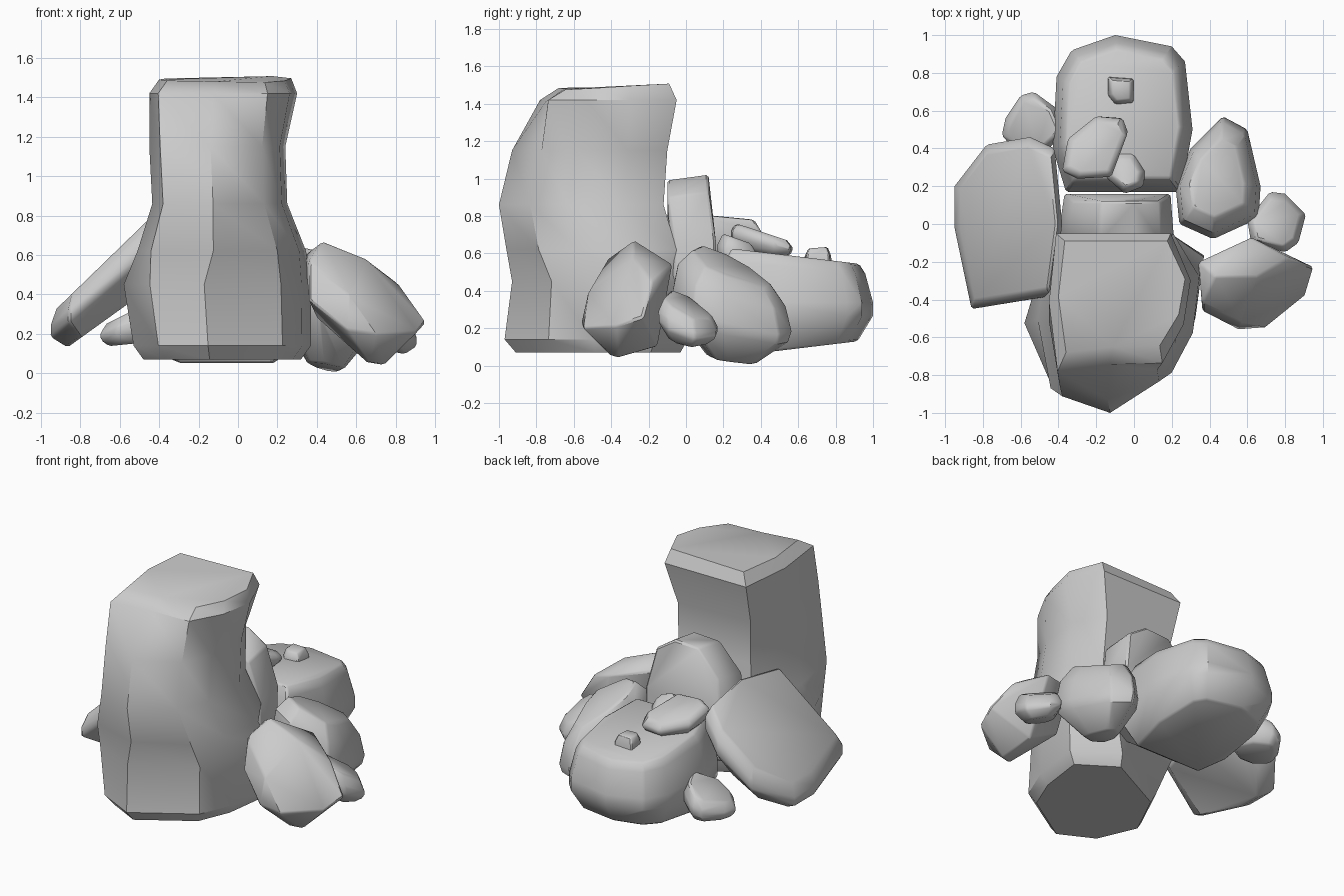
import bpy, bmesh, math

if "Cube" in bpy.data.objects:
    bpy.data.objects.remove(bpy.data.objects["Cube"])


def finish(name, bm, bevel):
    """Turn a bmesh into a rock: chamfer its hard edges, smooth the soft ones."""
    bmesh.ops.recalc_face_normals(bm, faces=bm.faces)
    hard = [e for e in bm.edges if len(e.link_faces) == 2
            and e.calc_face_angle(0) > math.radians(38)]
    if bevel:
        bmesh.ops.bevel(bm, geom=hard, offset=bevel, segments=1,
                        affect='EDGES', clamp_overlap=True)
    me = bpy.data.meshes.new(name)
    bm.to_mesh(me)
    bm.free()
    ob = bpy.data.objects.new(name, me)
    bpy.context.collection.objects.link(ob)
    bpy.ops.object.select_all(action='DESELECT')
    ob.select_set(True)
    bpy.context.view_layer.objects.active = ob
    bpy.ops.object.shade_smooth_by_angle(angle=math.radians(35))
    return ob


def stone(name, points, bevel=0.012):
    """Convex rock wrapped around a few points."""
    bm = bmesh.new()
    for p in points:
        bm.verts.new(p)
    hull = bmesh.ops.convex_hull(bm, input=bm.verts)
    loose = {g for g in hull['geom_interior'] + hull['geom_unused']
             if isinstance(g, bmesh.types.BMVert)}
    bmesh.ops.delete(bm, geom=list(loose), context='VERTS')
    bmesh.ops.dissolve_limit(bm, angle_limit=math.radians(6),
                             verts=bm.verts, edges=bm.edges)
    return finish(name, bm, bevel)


def boulder(name, outline, top, bottom, profile, bevel=0.012):
    """Plan outline between two tilted planes (z at centre, slope x, slope y).
    profile: (height fraction, scale of outline) rings, wrapped in a hull."""
    xs, ys = zip(*outline)
    cx, cy = (min(xs) + max(xs)) / 2, (min(ys) + max(ys)) / 2
    points = []
    for t, s in profile:
        for x, y in outline:
            dx, dy = (x - cx) * s, (y - cy) * s
            hi = top[0] + top[1] * dx + top[2] * dy
            lo = bottom[0] + bottom[1] * dx + bottom[2] * dy
            points.append((cx + dx, cy + dy, lo + (hi - lo) * t))
    return stone(name, points, bevel)


# Tall standing stone: sections lofted through changing bounds
base = [(.18, .76), (.7, 1), (1, .82), (.95, .48), (.84, .24), (.42, 0), (.14, .13), (0, .42)]
low = [(.12, .85), (.75, 1), (1, .82), (.95, .48), (.84, .23), (.43, 0), (.14, .11), (0, .44)]
mid = [(.08, .97), (.84, 1), (1, .75), (.96, .42), (.83, .19), (.45, 0), (.08, .1), (0, .5)]
top = [(.05, 1), (.86, 1), (1, .66), (.95, .34), (.8, .06), (.43, .05), (.06, 0), (0, .5)]
levels = [  # section, z, x left, x right, y front, y back
    (base, .07, -.48, .32, -.91, -.03), (base, .14, -.53, .37, -.97, .01),
    (low, .45, -.58, .37, -.93, -.01), (mid, .62, -.51, .345, -.96, -.05),
    (mid, .86, -.435, .25, -1.0, -.12), (mid, 1.15, -.45, .24, -.93, -.10),
    (top, 1.42, -.45, .30, -.78, -.05), (top, 1.49, -.40, .27, -.68, -.09)]
bm = bmesh.new()
rings = []
for section, z, xl, xr, yf, yb in levels:
    ring = []
    for u, v in section:
        dip = .03 * (v - .5) * (u + .3) if z > 1.45 else 0
        ring.append(bm.verts.new((xl + (xr - xl) * u, yf + (yb - yf) * v, z + dip)))
    rings.append(ring)
n = len(low)
for a, b in zip(rings, rings[1:]):
    for i in range(n):
        bm.faces.new((a[i], a[(i + 1) % n], b[(i + 1) % n], b[i]))
bm.faces.new(rings[0])
bm.faces.new(rings[-1])
finish("tall_stone", bm, 0)

# Large low boulder at the back
boulder("back_boulder",
        [(-.1, 1), (-.33, .92), (-.41, .78), (-.43, .4), (-.36, .17),
         (.25, .17), (.31, .5), (.27, .86), (.2, .94)],
        (.585, 0, -.12), (.09, 0, .12),
        [(1, .82), (.88, .9), (.5, 1), (.32, 1), (0, .8)])

# Leaning slab on the left
boulder("left_slab",
        [(-.86, -.45), (-.95, -.02), (-.95, .2), (-.78, .42), (-.55, .46),
         (-.42, .4), (-.38, 0), (-.43, -.38)],
        (.575, .97, 0), (.275, .72, 0),
        [(1, .9), (.75, 1), (.5, 1), (0, .7)])

# Rocks on the right
boulder("right_rear_rock",
        [(.47, .57), (.6, .5), (.67, .2), (.66, .03), (.42, -.08),
         (.24, 0), (.22, .2), (.3, .4)],
        (.53, -.4, -.4), (.03, -.15, -.15),
        [(1, .64), (.8, .9), (.5, 1), (.35, .94), (0, .4)])
stone("right_front_rock",
      [(.43, -.28, .67), (.36, -.42, .57), (.34, -.2, .6), (.62, -.07, .54),
       (.65, -.28, .58), (.82, -.18, .45), (.955, -.23, .26), (.91, -.38, .21),
       (.7, -.55, .2), (.55, -.56, .22), (.36, -.46, .37), (.74, -.37, .04),
       (.66, -.4, .05), (.7, -.15, .1), (.4, -.25, .28), (.56, -.52, .4)])
boulder("right_small_rock",
        [(.72, .17), (.8, .16), (.91, .05), (.87, -.1), (.8, -.15),
         (.62, -.1), (.6, .02)],
        (.32, -.45, -.45), (.13, -.35, -.15),
        [(1, .8), (.65, 1), (.4, 1), (0, .6)])

# Upright slab behind the tall stone, peaked in the middle
peak = [(-.4, .3), (-.4, .62), (-.35, .83), (-.19, 1.0), (.0, 1.01),
        (.15, .92), (.21, .65), (.2, .3)]
stone("upright_slab",
      [(x, -.1 + .04 * (z < .7), z - .02) for x, z in peak]
      + [(x * .92, .12 + .04 * (z < .7), z + .01) for x, z in peak])

# Small stones
boulder("left_small_rock",
        [(-.7, .47), (-.68, .56), (-.6, .68), (-.53, .7), (-.42, .62),
         (-.36, .48), (-.5, .36), (-.62, .38)],
        (.32, .5, 0), (.15, .1, 0),
        [(1, .8), (.65, 1), (.35, 1), (0, .75)])
boulder("flat_pebble",
        [(-.38, .28), (-.35, .45), (-.2, .57), (-.06, .56), (-.03, .48),
         (-.12, .25), (-.3, .24)],
        (.715, 0, -.33), (.6, 0, -.2),
        [(1, .82), (.7, 1), (.4, 1), (0, .75)])
boulder("round_pebble",
        [(-.15, .25), (-.1, .38), (0, .38), (.06, .28), (.05, .2), (-.05, .16)],
        (.68, 0, -.35), (.52, 0, 0),
        [(1, .7), (.6, 1), (0, .9)])
boulder("tiny_stone",
        [(-.14, .78), (0, .77), (0, .64), (-.1, .63), (-.14, .68)],
        (.63, 0, .08), (.54, 0, 0), [(1, .7), (.5, .95), (0, 1)], .008)
